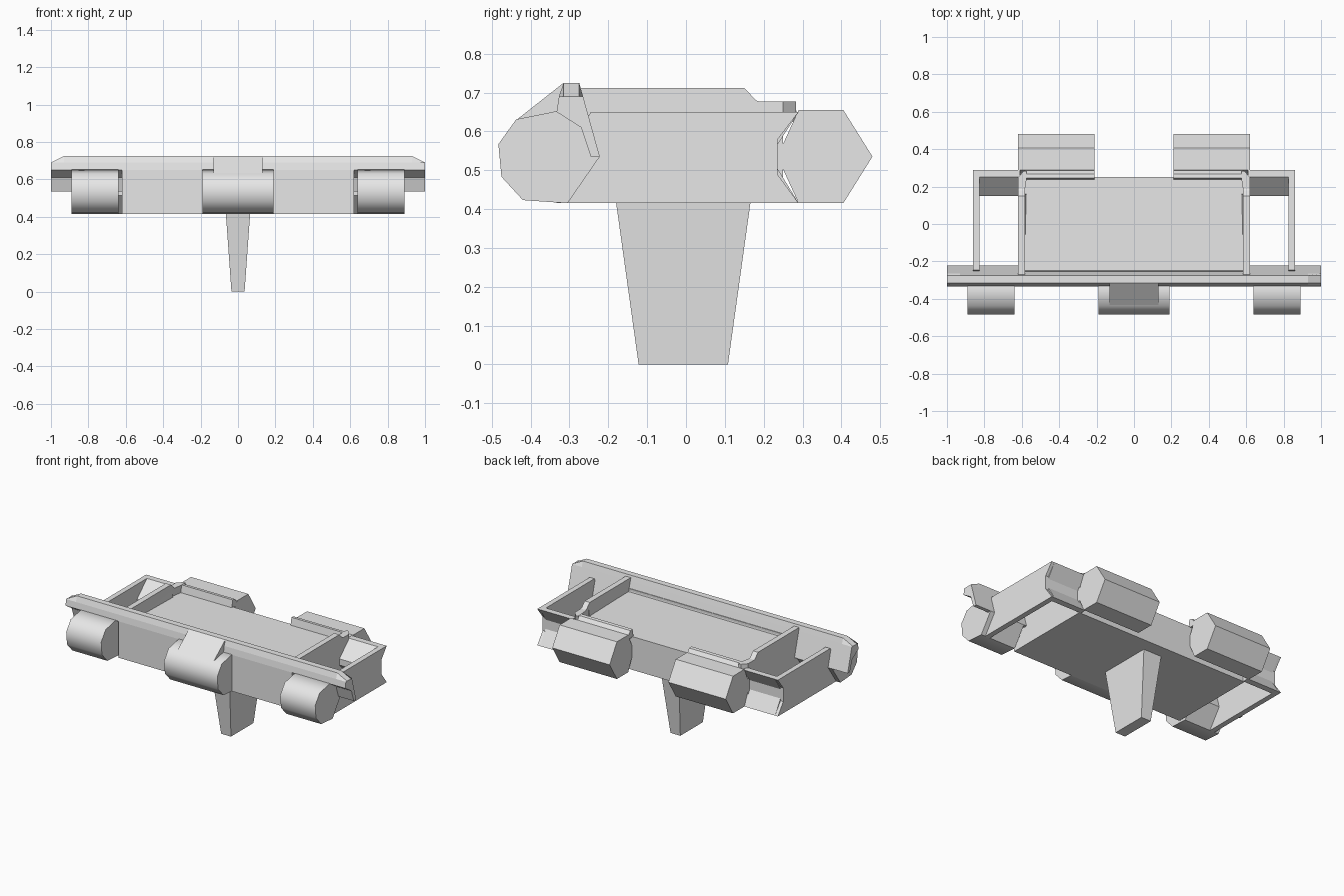
import bpy, bmesh

if "Cube" in bpy.data.objects:
    bpy.data.objects.remove(bpy.data.objects["Cube"])

mat = bpy.data.materials.new("light grey")
mat.diffuse_color = (0.8, 0.8, 0.8, 1)
mat.use_nodes = True
mat.node_tree.nodes["Principled BSDF"].inputs["Base Color"].default_value = mat.diffuse_color


def loft(name, sections, smooth=None):
    """Skin matching closed loops of points, capped at both ends."""
    bm = bmesh.new()
    rings = [[bm.verts.new(p) for p in s] for s in sections]
    for a, b in zip(rings, rings[1:]):
        n = len(a)
        for i in range(n):
            bm.faces.new((a[i], a[(i + 1) % n], b[(i + 1) % n], b[i]))
    bm.faces.new(rings[0])
    bm.faces.new(rings[-1])
    bmesh.ops.remove_doubles(bm, verts=bm.verts, dist=1e-5)
    bmesh.ops.recalc_face_normals(bm, faces=bm.faces)
    mesh = bpy.data.meshes.new(name)
    bm.to_mesh(mesh)
    bm.free()
    mesh.materials.append(mat)
    ob = bpy.data.objects.new(name, mesh)
    bpy.context.collection.objects.link(ob)
    if smooth:
        bpy.ops.object.select_all(action='DESELECT')
        ob.select_set(True)
        bpy.context.view_layer.objects.active = ob
        bpy.ops.object.shade_smooth_by_angle(angle=smooth)
    return ob


def prism(name, yz, x0, x1, smooth=None):
    return loft(name, [[(x, y, z) for y, z in yz] for x in (x0, x1)], smooth)


# Central body with its flat floor
prism("body", [(-0.333, 0.415), (-0.333, 0.65), (-0.25, 0.65), (-0.25, 0.63),
               (0.25, 0.63), (0.25, 0.415)], -0.62, 0.62)

# Front bar with bevelled ends
bar = [(-0.333, 0.65), (-0.327, 0.69), (-0.315, 0.725), (-0.275, 0.725),
       (-0.265, 0.69), (-0.222, 0.535), (-0.245, 0.535), (-0.27, 0.61)]
loft("front_bar", [[(x, y, min(z, top)) for y, z in bar]
                   for x, top in ((-1, 0.69), (-0.93, 1), (0.93, 1), (1, 0.69))])

# Front rollers: one central, two outer
roller = [(-0.333, 0.652), (-0.437, 0.631), (-0.483, 0.567), (-0.475, 0.483),
          (-0.42, 0.423), (-0.305, 0.415), (-0.222, 0.535), (-0.27, 0.61)]
for name, x0, x1 in (("front_roller_centre", -0.19, 0.19),
                     ("front_roller_left", -0.89, -0.64),
                     ("front_roller_right", 0.64, 0.89)):
    prism(name, roller, x0, x1, 0.9)

# Wedge above the central roller
prism("centre_wedge", [(-0.437, 0.629), (-0.315, 0.725), (-0.29, 0.725),
                       (-0.29, 0.62)], -0.13, 0.13)

# Tapered leg
loft("leg", [[(-w, y0, z), (w, y0, z), (w, y1, z), (-w, y1, z)]
             for w, y0, y1, z in ((0.035, -0.122, 0.108, 0), (0.065, -0.18, 0.166, 0.417))])

wall = [(-0.27, 0.415), (-0.27, 0.712), (0.15, 0.712), (0.18, 0.68),
        (0.25, 0.652), (0.25, 0.415)]
hexagon = [(0.29, 0.655), (0.405, 0.655), (0.48, 0.535), (0.405, 0.415),
           (0.29, 0.415), (0.235, 0.535)]
arm = [(-0.245, 0.65), (-0.268, 0.61), (-0.224, 0.535), (-0.305, 0.415), (0.29, 0.415),
       (0.235, 0.49), (0.235, 0.578), (0.29, 0.65)]
crossbar = [(0.25, 0.65), (0.29, 0.65), (0.235, 0.565), (0.235, 0.505),
            (0.29, 0.415), (0.25, 0.415), (0.15, 0.515), (0.15, 0.555)]
rim = [(0.236, 0.625), (0.246, 0.677), (0.268, 0.675), (0.285, 0.652), (0.285, 0.625)]

for s, side in ((-1, "left"), (1, "right")):
    prism("side_wall_" + side, wall, s * 0.584, s * 0.62)
    prism("rear_block_" + side, hexagon, s * 0.21, s * 0.62)
    prism("side_arm_" + side, arm, s * 0.826, s * 0.86)
    prism("rear_crossbar_" + side, crossbar, s * 0.61, s * 0.84)
    prism("rear_rim_" + side, rim, s * 0.21, s * 0.582)
    # Slanted corner joining the rim and the side wall
    corner = [(0.575, 0.236), (0.575, 0.283), (0.59, 0.283), (0.62, 0.25),
              (0.62, 0.18), (0.584, 0.18)]
    loft("rim_corner_" + side, [[(s * x, y, z) for x, y in corner]
                                for z in (0.625, 0.677)])
    # Slight flare along the inside of the wall
    loft("wall_flare_" + side, [[(s * 0.59, y, 0.62), (s * x, y, 0.62), (s * 0.59, y, 0.7)]
                                for y, x in ((-0.2, 0.583), (0.16, 0.574))])
